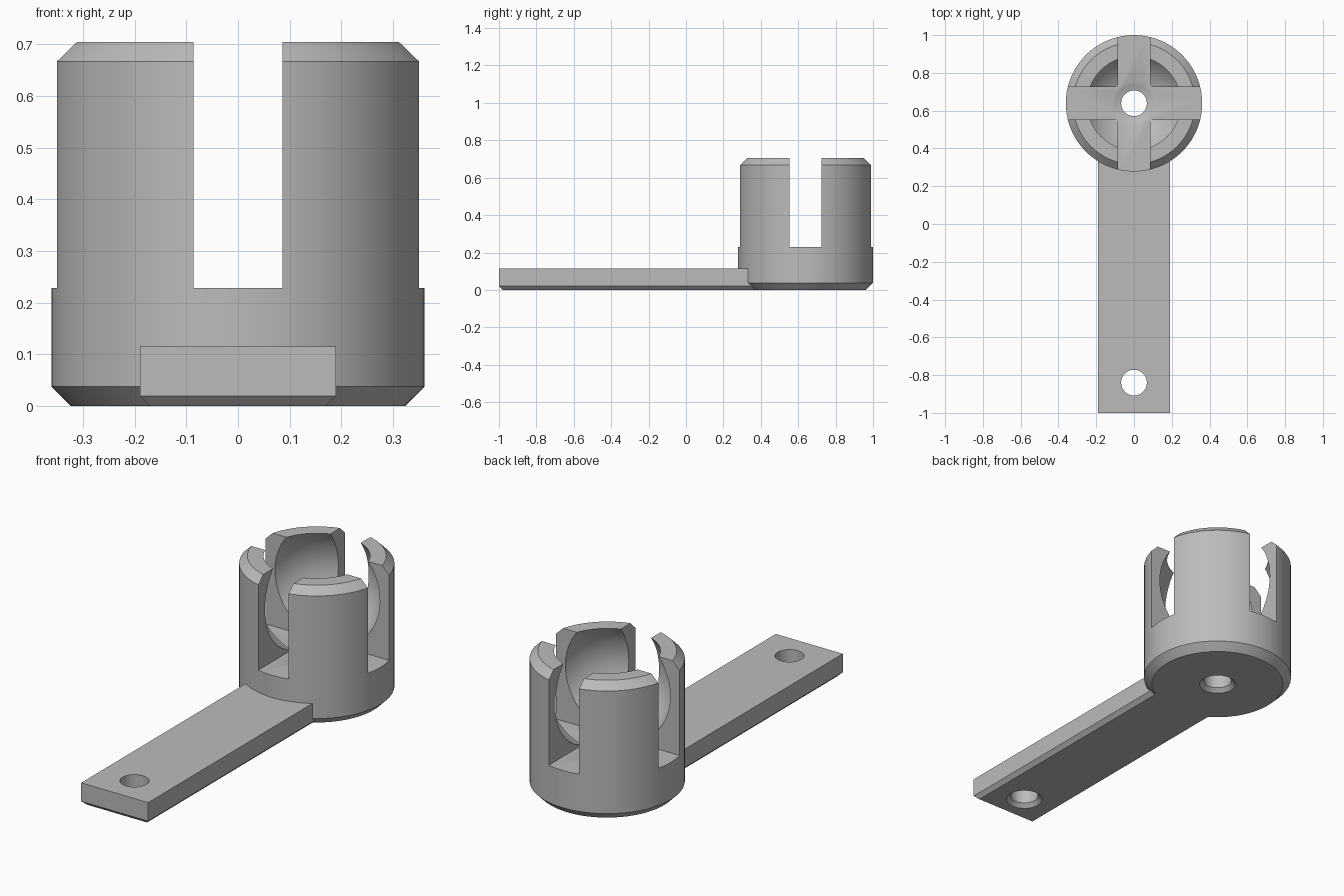
import bpy, bmesh, math
from mathutils import Matrix, Vector

if "Cube" in bpy.data.objects:
    bpy.data.objects.remove(bpy.data.objects["Cube"], do_unlink=True)

CENTRE_Y = 0.639      # socket axis
HOLE_Y = -0.84        # hole near the arm's free end
RADIUS = 0.361
HEIGHT = 0.705
CHAMFER = 0.038
ARM_CHAMFER = 0.02

grey = bpy.data.materials.new("plain grey")
grey.use_nodes = True
COLOUR = (0.5, 0.5, 0.5, 1)
grey.diffuse_color = COLOUR
grey.node_tree.nodes["Principled BSDF"].inputs["Base Color"].default_value = COLOUR


def make(name, bm):
    bmesh.ops.recalc_face_normals(bm, faces=bm.faces)
    mesh = bpy.data.meshes.new(name)
    bm.to_mesh(mesh)
    bm.free()
    mesh.materials.append(grey)
    obj = bpy.data.objects.new(name, mesh)
    bpy.context.collection.objects.link(obj)
    return obj


def lathe(name, profile, y, steps):
    """Turn a closed (radius, z) profile about a vertical axis at y."""
    bm = bmesh.new()
    verts = [bm.verts.new((r, 0, z)) for r, z in profile]
    edges = [bm.edges.new(pair) for pair in zip(verts, verts[1:])]
    bmesh.ops.spin(bm, geom=verts + edges, cent=(0, 0, 0), axis=(0, 0, 1),
                   angle=math.tau, steps=steps)
    bmesh.ops.remove_doubles(bm, verts=bm.verts, dist=0.0001)
    bmesh.ops.translate(bm, verts=bm.verts, vec=(0, y, 0))
    return make(name, bm)


def box(name, low, high):
    low, high = Vector(low), Vector(high)
    bm = bmesh.new()
    bmesh.ops.create_cube(bm, size=1, matrix=Matrix.Translation((low + high) / 2)
                          @ Matrix.Diagonal((*(high - low), 1)))
    return make(name, bm)


def combine(target, other, operation):
    """Apply a boolean and remove the helper."""
    bpy.context.view_layer.objects.active = target
    mod = target.modifiers.new(operation.title(), 'BOOLEAN')
    mod.operation = operation
    mod.solver = 'EXACT'
    mod.object = other
    other.hide_render = True
    bpy.ops.object.modifier_apply(modifier=mod.name)
    bpy.data.objects.remove(other, do_unlink=True)


# Round socket body with chamfered rims
body = lathe("ball_socket_arm", [
    (0, 0), (RADIUS - CHAMFER, 0), (RADIUS, CHAMFER),
    (RADIUS, HEIGHT - CHAMFER), (RADIUS - CHAMFER, HEIGHT), (0, HEIGHT)], CENTRE_Y, 96)

# Flat arm, chamfered along the bottom
arm = box("arm", (-0.19, -1, 0), (0.19, 0.5, 0.115))
bm = bmesh.new()
bm.from_mesh(arm.data)
bottom = [e for e in bm.edges if all(v.co.z < 0.01 for v in e.verts)]
bmesh.ops.bevel(bm, geom=bottom, offset=ARM_CHAMFER, segments=1, affect='EDGES')
bm.to_mesh(arm.data)
bm.free()
combine(body, arm, 'UNION')

# Spherical cavity
bm = bmesh.new()
bmesh.ops.create_uvsphere(bm, u_segments=96, v_segments=48, radius=0.31,
                          matrix=Matrix.Translation((0, CENTRE_Y, 0.519)))
combine(body, make("cavity_cutter", bm), 'DIFFERENCE')

# Crossed slots that leave four fingers
SLOT, REACH = 0.086, 0.5
for half_x, half_y in ((SLOT, REACH), (REACH, SLOT)):
    slot = box("slot_cutter", (-half_x, CENTRE_Y - half_y, 0.229),
               (half_x, CENTRE_Y + half_y, 1))
    combine(body, slot, 'DIFFERENCE')

# Through holes, countersunk underneath
for y in (CENTRE_Y, HOLE_Y):
    hole = lathe("hole_cutter", [
        (0, -0.02), (0.108, -0.02), (0.068, 0.02), (0.068, 0.4), (0, 0.4)], y, 48)
    combine(body, hole, 'DIFFERENCE')

# Smooth round walls, crisp edges
bpy.ops.object.select_all(action='DESELECT')
body.select_set(True)
bpy.context.view_layer.objects.active = body
bpy.ops.object.shade_smooth_by_angle(angle=math.radians(25))
